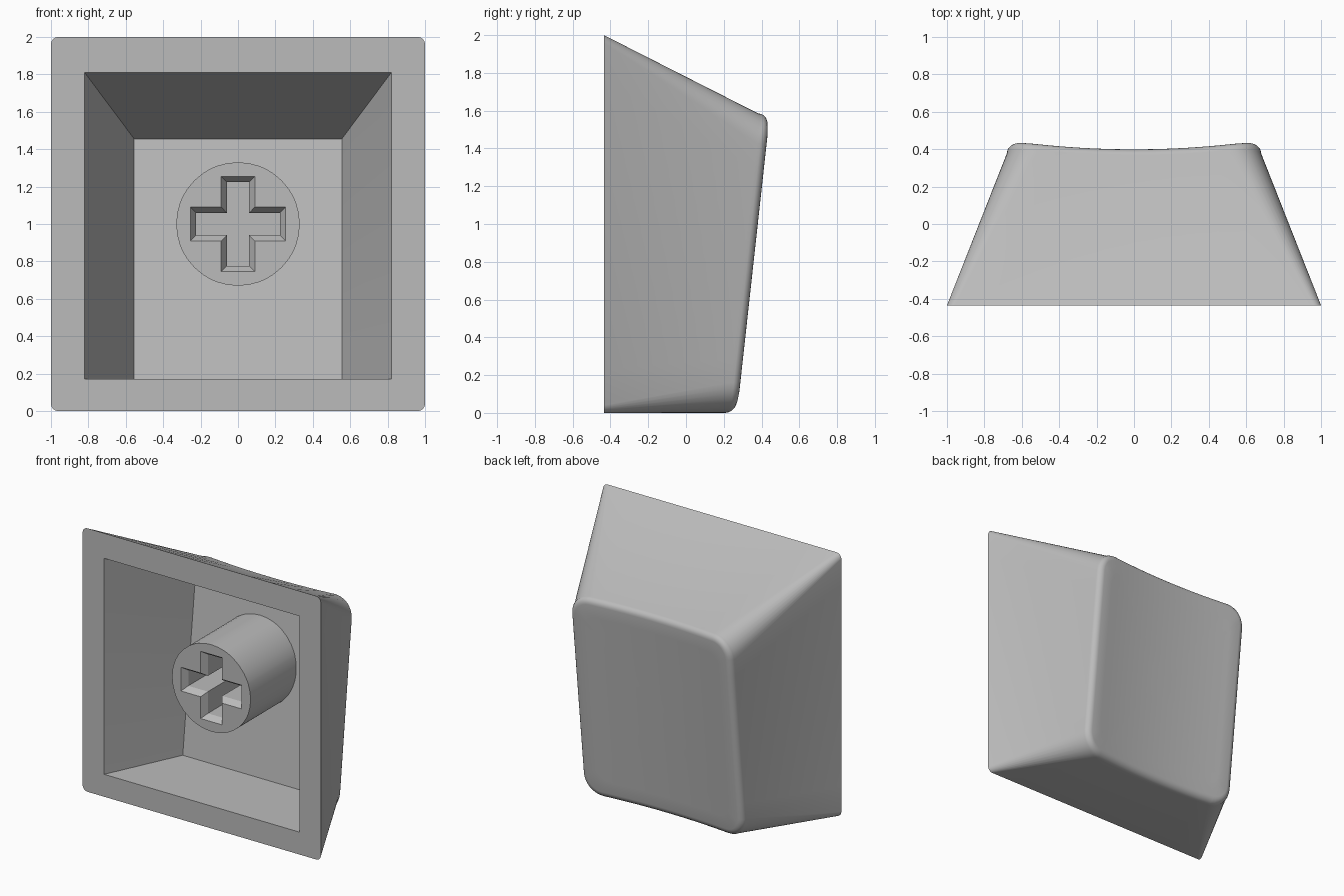
import bpy, bmesh
from math import sin, cos, pi, radians
from mathutils import Vector

if "Cube" in bpy.data.objects:
    bpy.data.objects.remove(bpy.data.objects["Cube"])

FRONT = -0.435          # plane of the open rim
CORNER, SIDE = 8, 10    # points per rounded corner, divisions per straight side

plastic = bpy.data.materials.new("grey_plastic")
plastic.use_nodes = True
GREY = (0.5, 0.5, 0.5, 1)
plastic.diffuse_color = GREY
plastic.node_tree.nodes["Principled BSDF"].inputs["Base Color"].default_value = GREY


def rounded_rect(half, low, high, radius):
    """Outline in x and z, with the straight sides divided."""
    hx, hz, mid = half - radius, (high - low) / 2 - radius, (high + low) / 2
    arcs = []
    for i, (sx, sz) in enumerate(((1, 1), (-1, 1), (-1, -1), (1, -1))):
        angles = [(i + k / CORNER) * pi / 2 for k in range(CORNER + 1)]
        arcs.append([Vector((sx * hx + radius * cos(a), mid + sz * hz + radius * sin(a)))
                     for a in angles])
    points = []
    for arc, following in zip(arcs, arcs[1:] + arcs[:1]):
        points += arc
        points += [arc[-1].lerp(following[0], k / SIDE) for k in range(1, SIDE)]
    return points


def place(points, depth):
    """Lift an outline into 3D; depth is a number or a function of x and z."""
    return [(p.x, depth(p.x, p.y) if callable(depth) else depth, p.y) for p in points]


def loft(name, rings, closed_loop=False):
    bm = bmesh.new()
    rows = [[bm.verts.new(co) for co in ring] for ring in rings]
    pairs = list(zip(rows, rows[1:]))
    if closed_loop:
        pairs.append((rows[-1], rows[0]))
    for a, b in pairs:
        for i in range(len(a)):
            j = (i + 1) % len(a)
            bm.faces.new((a[i], a[j], b[j], b[i]))
    if not closed_loop:
        bm.faces.new(rows[0])
        bm.faces.new(rows[-1])
    bmesh.ops.remove_doubles(bm, verts=bm.verts, dist=1e-4)
    bmesh.ops.recalc_face_normals(bm, faces=bm.faces)
    mesh = bpy.data.meshes.new(name)
    bm.to_mesh(mesh)
    bm.free()
    mesh.materials.append(plastic)
    obj = bpy.data.objects.new(name, mesh)
    bpy.context.collection.objects.link(obj)
    bpy.ops.object.select_all(action="DESELECT")
    obj.select_set(True)
    bpy.context.view_layer.objects.active = obj
    bpy.ops.object.shade_smooth_by_angle(angle=radians(30))
    return obj


def dished_back(x, z):
    """Tilted back face, hollowed across its width."""
    return 0.435 + 0.11 * (z - 1.5) - 0.04 * max(0, 1 - (x / 0.62) ** 2)


def cavity_floor(x, z):
    return 0.13 + 0.117 * (z - 0.17)


# Cap shell: cavity floor, opening, rim, tapered walls, rounded edge, dished back
rings = [place(rounded_rect(0.555, 0.17, 1.455, 0), cavity_floor),
         place(rounded_rect(0.82, 0.17, 1.81, 0), FRONT),
         place(rounded_rect(1, 0, 2, 0.04), FRONT)]
EDGE, STEPS = 0.05, 5
for k in range(STEPS + 1):
    a = k / STEPS * pi / 2
    inset, drop = EDGE * (1 - cos(a)), EDGE * (1 - sin(a))
    outline = rounded_rect(0.68 - inset, inset, 1.585 - inset, 0.16 - inset)
    rings.append(place(outline, lambda x, z: dished_back(x, z) - drop))
centre = Vector((0, 0.79))
for k in range(7, 0, -1):
    rings.append(place([centre.lerp(p, k / 8) for p in outline], dished_back))
loft("cap_shell", rings)


# Stem: round post with a chamfered cross socket
def cross(reach, half):
    quarter = [Vector(p) for p in ((half, half), (reach, half), (reach, -half))]
    corners = []
    for turn in range(4):
        for p in quarter:
            for _ in range(turn):
                p = Vector((p.y, -p.x))
            corners.append(p)
    return [a.lerp(b, k / 4) for a, b in zip(corners, corners[1:] + corners[:1])
            for k in range(4)]


middle = Vector((0, 1))
STEM_FRONT = -0.32
mouth = cross(0.255, 0.09)
socket = [middle + p for p in cross(0.225, 0.06)]
circle = [middle + p.normalized() * 0.33 for p in mouth]
loft("stem", [place(circle, lambda x, z: cavity_floor(x, z) + 0.01),
              place(circle, STEM_FRONT),
              place([middle + p for p in mouth], STEM_FRONT),
              place(socket, STEM_FRONT + 0.045),
              place(socket, 0.1)])
